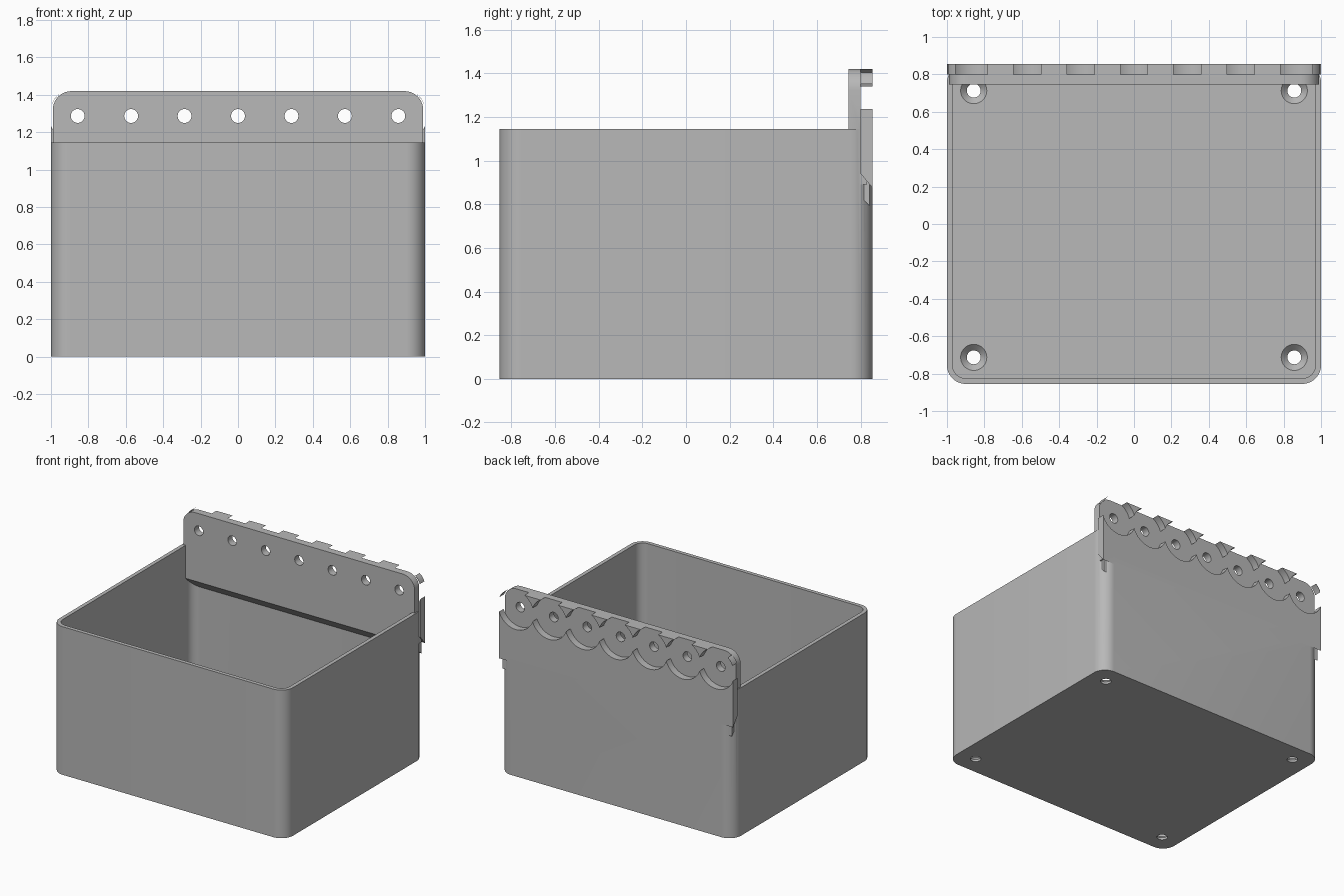
import bpy, bmesh
from math import sin, cos, pi, radians
from mathutils import Vector

if "Cube" in bpy.data.objects:
    bpy.data.objects.remove(bpy.data.objects["Cube"])

grey = bpy.data.materials.new("plain grey")
grey.use_nodes = True
grey.diffuse_color = (0.48, 0.48, 0.48, 1)
grey.node_tree.nodes["Principled BSDF"].inputs["Base Color"].default_value = (0.48, 0.48, 0.48, 1)

AXES = {"x": lambda a, b, d: (d, a, b),
        "y": lambda a, b, d: (a, d, b),
        "z": lambda a, b, d: (a, b, d)}


def loft(name, axis, sections):
    """Solid through matching outlines, each given as (outline, position on axis)."""
    bm = bmesh.new()
    rings = [[bm.verts.new(AXES[axis](a, b, d)) for a, b in outline] for outline, d in sections]
    n = len(rings[0])
    for low, high in zip(rings, rings[1:]):
        for i in range(n):
            j = (i + 1) % n
            bm.faces.new((low[i], low[j], high[j], high[i]))
    bm.faces.new(rings[0])
    bm.faces.new(rings[-1])
    bmesh.ops.recalc_face_normals(bm, faces=bm.faces[:])
    mesh = bpy.data.meshes.new(name)
    bm.to_mesh(mesh)
    bm.free()
    obj = bpy.data.objects.new(name, mesh)
    bpy.context.collection.objects.link(obj)
    mesh.materials.append(grey)
    return obj


def circle(a, b, r, n=40):
    return [(a + r * cos(2 * pi * i / n), b + r * sin(2 * pi * i / n)) for i in range(n)]


def rounded(a0, a1, b0, b1, r, top_only=False, n=10):
    """Rectangle outline with rounded corners."""
    pts = []
    corners = [(a1 - r, b1 - r), (a0 + r, b1 - r), (a0 + r, b0 + r), (a1 - r, b0 + r)]
    for k, (a, b) in enumerate(corners):
        if top_only and k > 1:
            pts.append((a0, b0) if k == 2 else (a1, b0))
            continue
        for i in range(n + 1):
            t = (k + i / n) * pi / 2
            pts.append((a + r * cos(t), b + r * sin(t)))
    return pts


def combine(target, tool, operation):
    mod = target.modifiers.new(operation.lower(), "BOOLEAN")
    mod.operation = operation
    mod.solver = "EXACT"
    mod.object = tool
    bpy.context.view_layer.objects.active = target
    bpy.ops.object.modifier_apply(modifier=mod.name)
    bpy.data.objects.remove(tool)


HALF_Y, RIM, TOP = 0.855, 1.145, 1.42
WALL, FLOOR = 0.03, 0.05
PLATE_FRONT, RECESS = 0.745, 0.80
HOLE_Z, HOLE_R, SCALLOP_R = 1.287, 0.037, 0.152

# Open bin with rounded vertical corners
bin_body = loft("hinged_bin", "z", [(rounded(-1, 1, -HALF_Y, HALF_Y, 0.1), z) for z in (0, RIM)])
inner = rounded(-1 + WALL, 1 - WALL, -HALF_Y + WALL, HALF_Y - WALL, 0.07)
combine(bin_body, loft("cavity", "z", [(inner, FLOOR), (inner, RIM + 0.1)]), "DIFFERENCE")

# Hinge plate and the thicker slab behind it, each with a sloped underside
plate = rounded(-0.99, 0.99, 0.89, TOP, 0.1, True)
combine(bin_body, loft("plate", "y", [(plate, PLATE_FRONT), (plate, 0.83)]), "UNION")
slope = [(PLATE_FRONT, 0.95), (PLATE_FRONT, 0.89), (0.84, 0.795), (0.84, 0.95)]
combine(bin_body, loft("inner_slope", "x", [(slope, -0.98), (slope, 0.98)]), "UNION")
slab = rounded(-1, 1, 0.94, TOP, 0.1, True)
combine(bin_body, loft("slab", "y", [(slab, RECESS), (slab, HALF_Y)]), "UNION")
lip = [(RECESS, 0.96), (RECESS, 0.94), (HALF_Y, 0.875), (HALF_Y, 0.96)]
combine(bin_body, loft("outer_slope", "x", [(lip, -1), (lip, 1)]), "UNION")

# Row of scalloped recesses, each with a through hole
for k in range(-3, 4):
    x = k * 2 / 7
    scallop, hole = circle(x, HOLE_Z, SCALLOP_R, 64), circle(x, HOLE_Z, HOLE_R, 32)
    combine(bin_body, loft("scallop", "y", [(scallop, RECESS), (scallop, 1)]), "DIFFERENCE")
    combine(bin_body, loft("hole", "y", [(hole, 0.6), (hole, 1)]), "DIFFERENCE")

# Countersunk screw holes in the floor
for x in (-0.857, 0.857):
    for y in (-0.713, 0.713):
        narrow, wide = circle(x, y, HOLE_R), circle(x, y, 0.07)
        screw = [(narrow, -0.1), (narrow, 0.017), (wide, FLOOR), (wide, FLOOR + 0.02)]
        combine(bin_body, loft("screw_hole", "z", screw), "DIFFERENCE")

bpy.ops.object.select_all(action="DESELECT")
bin_body.select_set(True)
bpy.context.view_layer.objects.active = bin_body
bpy.ops.object.shade_smooth_by_angle(angle=radians(30))
